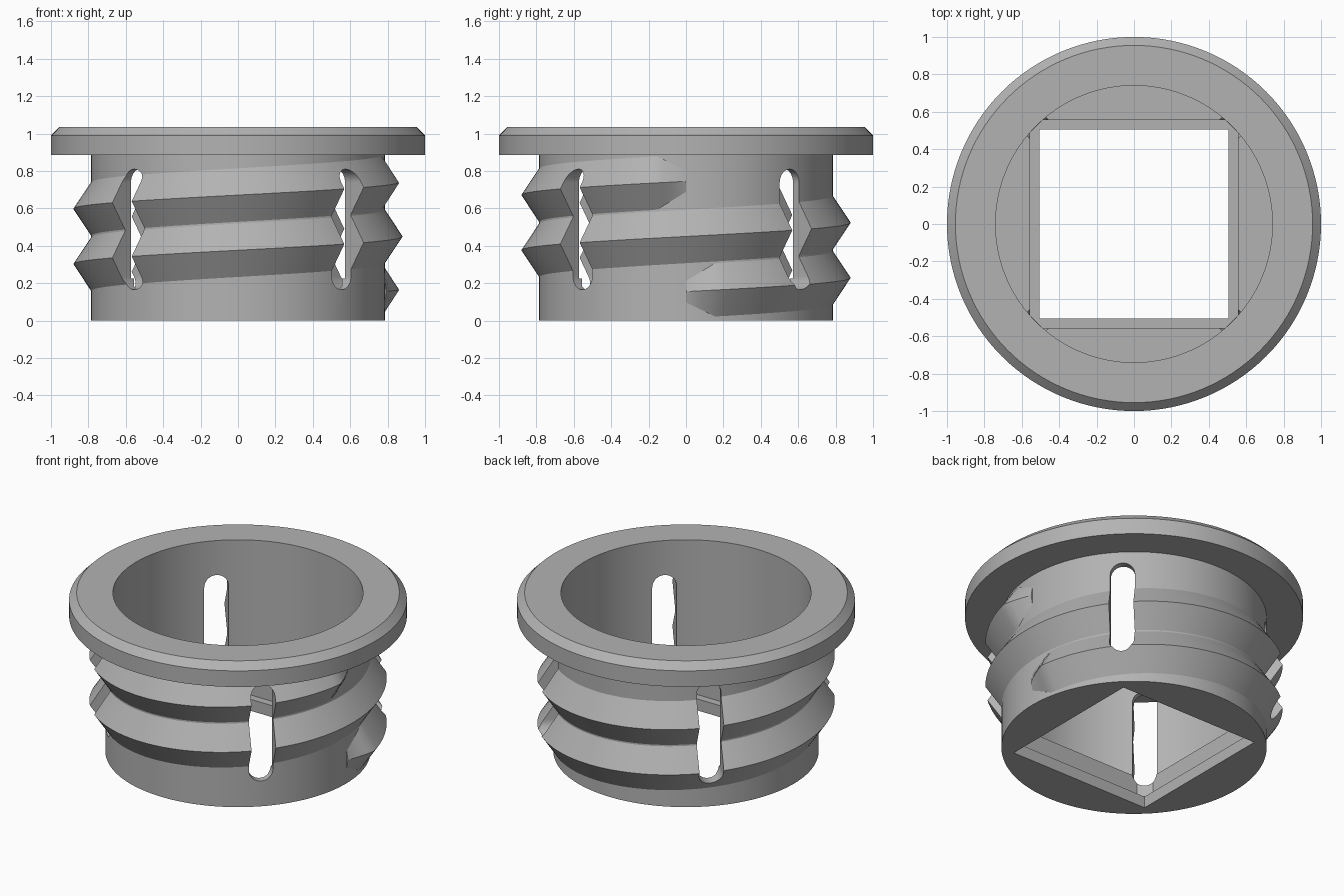
import bpy, bmesh, math
from mathutils import Matrix

if "Cube" in bpy.data.objects:
    bpy.data.objects.remove(bpy.data.objects["Cube"], do_unlink=True)

SEG = 128
BODY_R, BORE_R, CREST_R = 0.785, 0.74, 0.88

grey = bpy.data.materials.new("plain grey")
grey.use_nodes = True
grey.diffuse_color = (0.45, 0.45, 0.45, 1)
grey.node_tree.nodes["Principled BSDF"].inputs["Base Color"].default_value = (0.45, 0.45, 0.45, 1)


def make(name, bm):
    bmesh.ops.recalc_face_normals(bm, faces=bm.faces)
    mesh = bpy.data.meshes.new(name)
    bm.to_mesh(mesh)
    bm.free()
    mesh.materials.append(grey)
    obj = bpy.data.objects.new(name, mesh)
    bpy.context.collection.objects.link(obj)
    return obj


def loft(name, rings):
    """Skin a run of closed rings and cap both ends."""
    bm = bmesh.new()
    loops = [[bm.verts.new(p) for p in ring] for ring in rings]
    for a, b in zip(loops, loops[1:]):
        for i in range(len(a)):
            j = (i + 1) % len(a)
            bm.faces.new((a[i], a[j], b[j], b[i]))
    bm.faces.new(loops[0])
    bm.faces.new(loops[-1])
    return make(name, bm)


def circle(r, z):
    return [(r * math.cos(2 * math.pi * i / SEG), r * math.sin(2 * math.pi * i / SEG), z)
            for i in range(SEG)]


def square(h, z):
    return [(-h, -h, z), (h, -h, z), (h, h, z), (-h, h, z)]


def cut_corner_square(h, r, z):
    """Square whose corners are trimmed by a circle of radius r."""
    start = math.acos(h / r)
    points = []
    for q in range(4):
        for i in range(7):
            a = q * math.pi / 2 + start + (math.pi / 2 - 2 * start) * i / 6
            points.append((r * math.cos(a), r * math.sin(a), z))
    return points


def stadium(radius, low, high, x):
    points = []
    for centre, first in ((high - radius, 0), (low + radius, math.pi)):
        for i in range(17):
            a = first + math.pi * i / 16
            points.append((x, radius * math.cos(a), centre + radius * math.sin(a)))
    return points


def cut(obj, cutters):
    bpy.ops.object.select_all(action="DESELECT")
    bpy.context.view_layer.objects.active = obj
    obj.select_set(True)
    for c in cutters:
        mod = obj.modifiers.new("cut", "BOOLEAN")
        mod.operation, mod.solver, mod.object = "DIFFERENCE", "EXACT", c
        bpy.ops.object.modifier_apply(modifier=mod.name)
    bpy.ops.object.shade_smooth_by_angle(angle=math.radians(25))


# Flanged body, turned as a solid
profile = [(BODY_R, 0), (BODY_R, 0.885), (1, 0.885), (1, 0.99), (0.955, 1.035)]
body = loft("flanged_body", [circle(r, z) for r, z in profile])

# Round bore, square pocket in the floor, square through hole
bore = loft("bore_cutter", [circle(BORE_R, 0.225), circle(BORE_R, 1.2)])
pocket = loft("pocket_cutter", [cut_corner_square(0.555, BORE_R - 0.001, z) for z in (0.075, 0.3)])
hole = loft("hole_cutter", [square(0.505, z) for z in (-0.1, 0.2)])

# Four upright slots on the diagonals
slots = []
for k in range(4):
    slot = loft("slot_cutter", [stadium(0.073, 0.165, 0.81, x) for x in (0.6, 1.1)])
    slot.data.transform(Matrix.Rotation(math.pi / 4 + k * math.pi / 2, 4, "Z"))
    slots.append(slot)

# Two-turn V-shaped thread with tapered ends
STEPS, PITCH, TAPER = 2 * SEG, 0.295, 0.2
rings = []
for s in range(STEPS + 1):
    a = 4 * math.pi * s / STEPS
    t = min(1, a / TAPER, (4 * math.pi - a) / TAPER)
    half = 0.143 * (0.4 + 0.6 * t)
    crest = BODY_R + (CREST_R - BODY_R) * (0.1 + 0.9 * t)
    z = 0.155 + PITCH * a / (2 * math.pi)
    section = [(0.765, -half), (BODY_R, -half), (crest, 0), (BODY_R, half), (0.765, half)]
    rings.append([(r * math.cos(a), r * math.sin(a), z + dz) for r, dz in section])
thread = loft("screw_thread", rings)

cut(body, [bore, pocket, hole] + slots)
cut(thread, slots)
for c in [bore, pocket, hole] + slots:
    bpy.data.objects.remove(c, do_unlink=True)
